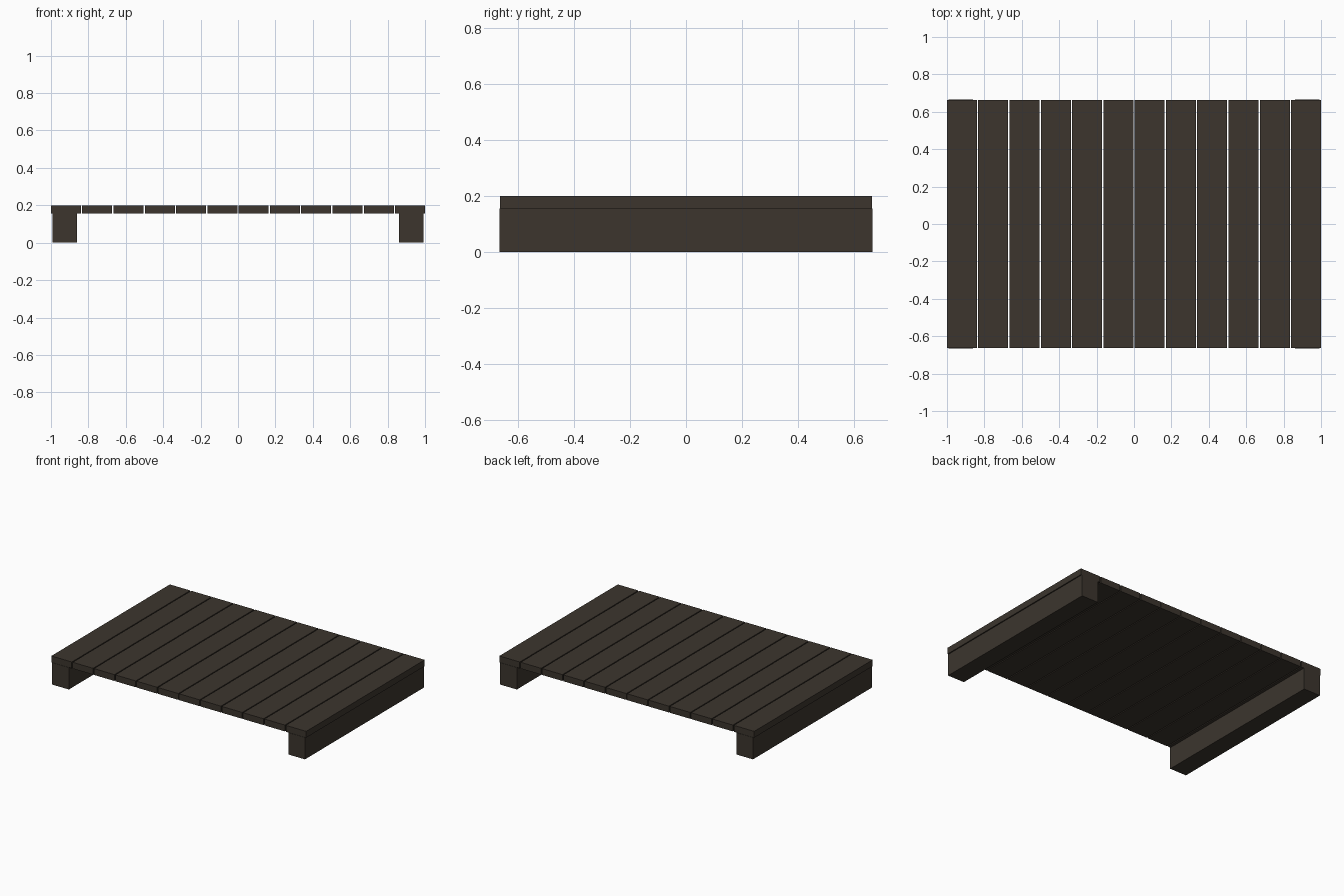
import bpy

if "Cube" in bpy.data.objects:
    bpy.data.objects.remove(bpy.data.objects["Cube"])

# Single dark timber colour
wood = bpy.data.materials.new("dark_wood")
wood.diffuse_color = (0.045, 0.036, 0.027, 1)
wood.use_nodes = True
wood.node_tree.nodes["Principled BSDF"].inputs["Base Color"].default_value = wood.diffuse_color


def box(name, x0, x1, y0, y1, z0, z1):
    bpy.ops.mesh.primitive_cube_add(
        size=1, location=((x0 + x1) / 2, (y0 + y1) / 2, (z0 + z1) / 2))
    ob = bpy.context.object
    ob.name = name
    ob.scale = (x1 - x0, y1 - y0, z1 - z0)
    bpy.ops.object.transform_apply(location=False, rotation=False, scale=True)
    ob.data.materials.append(wood)
    return ob


# Deck planks, evenly spaced with narrow gaps
COUNT, GAP = 12, 0.007
width = (2 - GAP * (COUNT - 1)) / COUNT
for i in range(COUNT):
    x = -1 + i * (width + GAP)
    box(f"deck_plank_{i + 1}", x, x + width, -0.664, 0.664, 0.155, 0.2)

# Support beams under both ends
box("left_beam", -0.992, -0.861, -0.666, 0.666, 0, 0.155)
box("right_beam", 0.861, 0.992, -0.666, 0.666, 0, 0.155)
